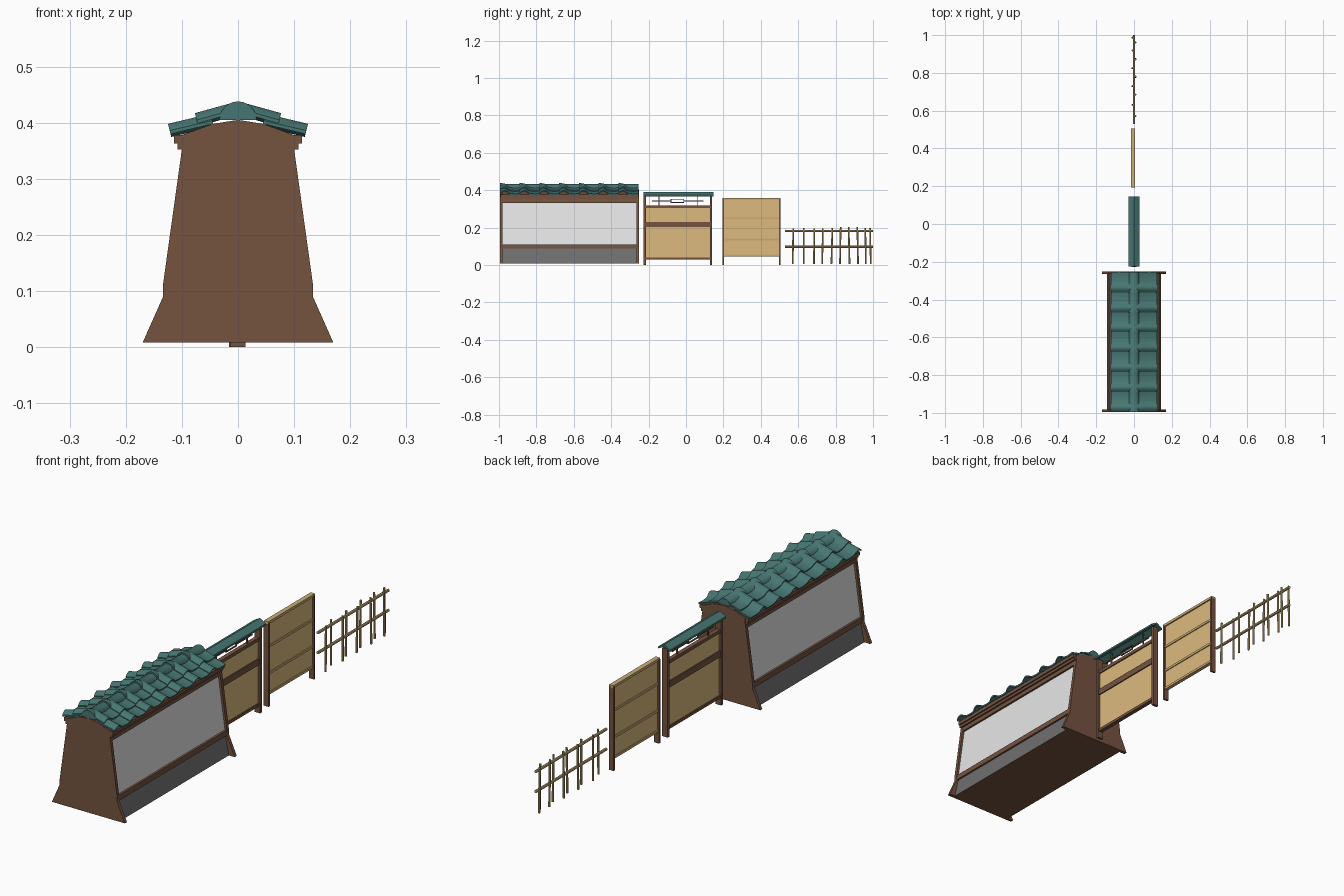
import bpy, bmesh, math, random
from mathutils import Vector

random.seed(4)
cube = bpy.data.objects.get("Cube")
if cube:
    bpy.data.objects.remove(cube, do_unlink=True)


def material(name, r, g, b):
    lin = [(c / 255 / 12.92) if c < 11 else ((c / 255 + 0.055) / 1.055) ** 2.4 for c in (r, g, b)]
    m = bpy.data.materials.new(name)
    m.use_nodes = True
    m.diffuse_color = (*lin, 1)
    m.node_tree.nodes["Principled BSDF"].inputs["Base Color"].default_value = (*lin, 1)
    return m


WOOD = material("brown wood", 117, 84, 64)
TEAL = material("teal tile", 71, 118, 114)
TAN = material("tan board", 221, 186, 125)
BAMBOO = material("bamboo", 201, 172, 118)
PLASTER = material("pale plaster", 230, 230, 230)
STONE = material("grey stone", 111, 111, 111)


def finish(name, bm, mats, smooth=False):
    bmesh.ops.recalc_face_normals(bm, faces=bm.faces)
    me = bpy.data.meshes.new(name)
    bm.to_mesh(me)
    bm.free()
    ob = bpy.data.objects.new(name, me)
    bpy.context.collection.objects.link(ob)
    for m in mats:
        me.materials.append(m)
    if smooth:
        bpy.ops.object.select_all(action='DESELECT')
        ob.select_set(True)
        bpy.context.view_layer.objects.active = ob
        bpy.ops.object.shade_smooth_by_angle(angle=math.radians(40))
    return ob


def prism(name, pts, y0, y1, mats, rule=None):
    """Extrude an x-z outline along y; rule picks a material from a face centre."""
    bm = bmesh.new()
    a = [bm.verts.new((x, y0, z)) for x, z in pts]
    b = [bm.verts.new((x, y1, z)) for x, z in pts]
    bm.faces.new(a)
    bm.faces.new(b[::-1])
    for i in range(len(pts)):
        j = (i + 1) % len(pts)
        f = bm.faces.new((a[i], b[i], b[j], a[j]))
        if rule:
            f.material_index = rule(f.calc_center_median())
    return finish(name, bm, mats)


def mirrored(half):
    """Close a right-hand half outline, listed bottom to top, about x = 0."""
    return half + [(-x, z) for x, z in reversed(half) if x > 0]


def box(name, x, y, z, mat):
    return prism(name, [(x[0], z[0]), (x[1], z[0]), (x[1], z[1]), (x[0], z[1])], y[0], y[1], [mat])


def pole(name, p, q, r, mat):
    p, q = Vector(p), Vector(q)
    bm = bmesh.new()
    bmesh.ops.create_cone(bm, cap_ends=True, segments=8, radius1=r, radius2=r, depth=(q - p).length)
    bm.transform((q - p).to_track_quat('Z', 'Y').to_matrix().to_4x4())
    bmesh.ops.translate(bm, verts=bm.verts, vec=(p + q) / 2)
    return finish(name, bm, [mat], True)


# ---- Roofed wall: end slabs, core, rails and eave beams
SLAB = mirrored([(.17, .008), (.134, .089), (.134, .109), (.1, .353), (.1, .378), (.045, .398), (0, .405)])
CORE = mirrored([(.143, .008), (.126, .089), (.125, .109), (.093, .337), (.092, .375), (0, .402)])
for name, y in (("front", -.995), ("rear", -.265)):
    prism(name + "_wall_end", SLAB, y, y + .014, [WOOD])


def core_rule(c):
    if .02 < c.z < .09:
        return 1
    return 2 if .12 < c.z < .33 else 0


prism("wall_core", CORE, -.985, -.26, [WOOD, STONE, PLASTER], core_rule)
for s, side in ((1, "left"), (-1, "right")):
    for part, pts in (
            ("lower_rail", [(.12, .089), (.134, .089), (.133, .111), (.12, .111)]),
            ("upper_rail", [(.09, .333), (.102, .333), (.1, .353), (.09, .353)]),
            ("eave_beam", [(.09, .352), (.108, .352), (.108, .363), (.114, .363), (.114, .378), (.09, .378)])):
        grow = .0 if part == "eave_beam" else -.01
        prism(side + "_" + part, [(s * x, z) for x, z in pts], -.993 - grow, -.253 + grow, [WOOD])

# ---- Curved roof tiles in two courses on each slope
TILES, START, PITCH = 7, -.995, .1055


def wave(u):
    return .013 * math.sin(math.pi * u / .45) if u < .45 else -.003 * math.sin(math.pi * (u - .45) / .55)


def tile_course(name, s, top, bottom):
    """Seven roll tiles from the top (x, z) to the bottom (x, z) of a slope."""
    bm = bmesh.new()
    steps, thick = 16, .006
    for t in range(TILES):
        tilt = .003
        rows = []
        for (x, z), drop in ((top, 0), (top, thick), (bottom, thick), (bottom, 0)):
            row = []
            for k in range(steps + 1):
                u = k / steps
                h = wave(u) + tilt * (1 - u) - drop
                row.append(bm.verts.new((s * (x + .25 * h), START + PITCH * (t + u * 1.02), z + h)))
            rows.append(row)
        for i in range(4):
            a, b = rows[i], rows[(i + 1) % 4]
            for k in range(steps):
                bm.faces.new((a[k], a[k + 1], b[k + 1], b[k]))
        for k in (0, steps):
            bm.faces.new([r[k] for r in rows])
    return finish(name, bm, [TEAL], True)


for s, side in ((1, "left"), (-1, "right")):
    tile_course(side + "_lower_tiles", s, (.045, .401), (.121, .383))
    tile_course(side + "_upper_tiles", s, (.008, .420), (.073, .402))

# ---- Ridge caps: tapered half barrels that overlap
bm = bmesh.new()
for t in range(TILES):
    rings = []
    for v, r in ((0, .033), (.22, .032), (.26, .029), (1.03, .027)):
        ring = [bm.verts.new((r * math.cos(math.pi * k / 12), START + PITCH * (t + v),
                              .405 + r * math.sin(math.pi * k / 12))) for k in range(13)]
        rings.append(ring)
    for a, b in zip(rings, rings[1:]):
        for k in range(13):
            j = (k + 1) % 13
            bm.faces.new((a[k], a[j], b[j], b[k]))
    bm.faces.new(rings[0])
    bm.faces.new(rings[-1])
finish("ridge_caps", bm, [TEAL], True)

# ---- Gate: posts, boards, rails, open lattice and small roof
for name, y in (("front", -.227), ("rear", .128)):
    box(name + "_gate_post", (-.013, .013), (y, y + .012), (0, .372), WOOD)
box("gate_boards", (-.004, .004), (-.22, .132), (.035, .312), TAN)
for name, z0, z1 in (("bottom", .029, .041), ("middle", .203, .229), ("top", .304, .318)):
    box("gate_" + name + "_rail", (-.009, .009), (-.218, .13), (z0, z1), WOOD)
box("lattice_bar", (-.003, .003), (-.182, -.08), (.340, .345), WOOD)
box("lattice_bar_rear", (-.003, .003), (-.012, .093), (.340, .345), WOOD)
for y in (-.145, .06):
    box("lattice_upright", (-.003, .003), (y - .002, y + .002), (.314, .374), WOOD)
for z in (.333, .350):
    box("lattice_frame_bar", (-.003, .003), (-.082, -.01), (z, z + .004), WOOD)
for y in (-.082, -.014):
    box("lattice_frame_end", (-.003, .003), (y, y + .004), (.333, .354), WOOD)
prism("gate_roof", [(-.028, .367), (-.028, .375), (0, .391), (.028, .375), (.028, .367), (0, .382)],
      -.226, .146, [TEAL])

# ---- Board screen
X = -.005
for name, y in (("front", .194), ("rear", .496)):
    box(name + "_screen_post", (X - .011, X + .011), (y, y + .009), (0, .352), WOOD)
box("screen_boards", (X - .004, X + .004), (.2, .5), (.05, .352), TAN)
for z in (.052, .137, .25):
    box("screen_strip", (X - .008, X + .008), (.202, .497), (z - .005, z + .005), BAMBOO)
box("screen_cap", (X - .01, X + .01), (.194, .505), (.347, .358), BAMBOO)

# ---- Bamboo fence: two rails with uprights on alternate sides
for z in (.098, .182):
    pole("fence_rail", (0, .53, z), (0, 1, z), .006, BAMBOO)
for s, places in ((1, (.572, .685, .78, .872, .96)), (-1, (.63, .73, .825, .918, .986))):
    for y in places:
        lean = random.uniform(-.003, .003)
        pole("fence_upright", (s * .008, y + lean, .006), (s * .008, y - lean, random.uniform(.195, .205)),
             .0045, BAMBOO)
